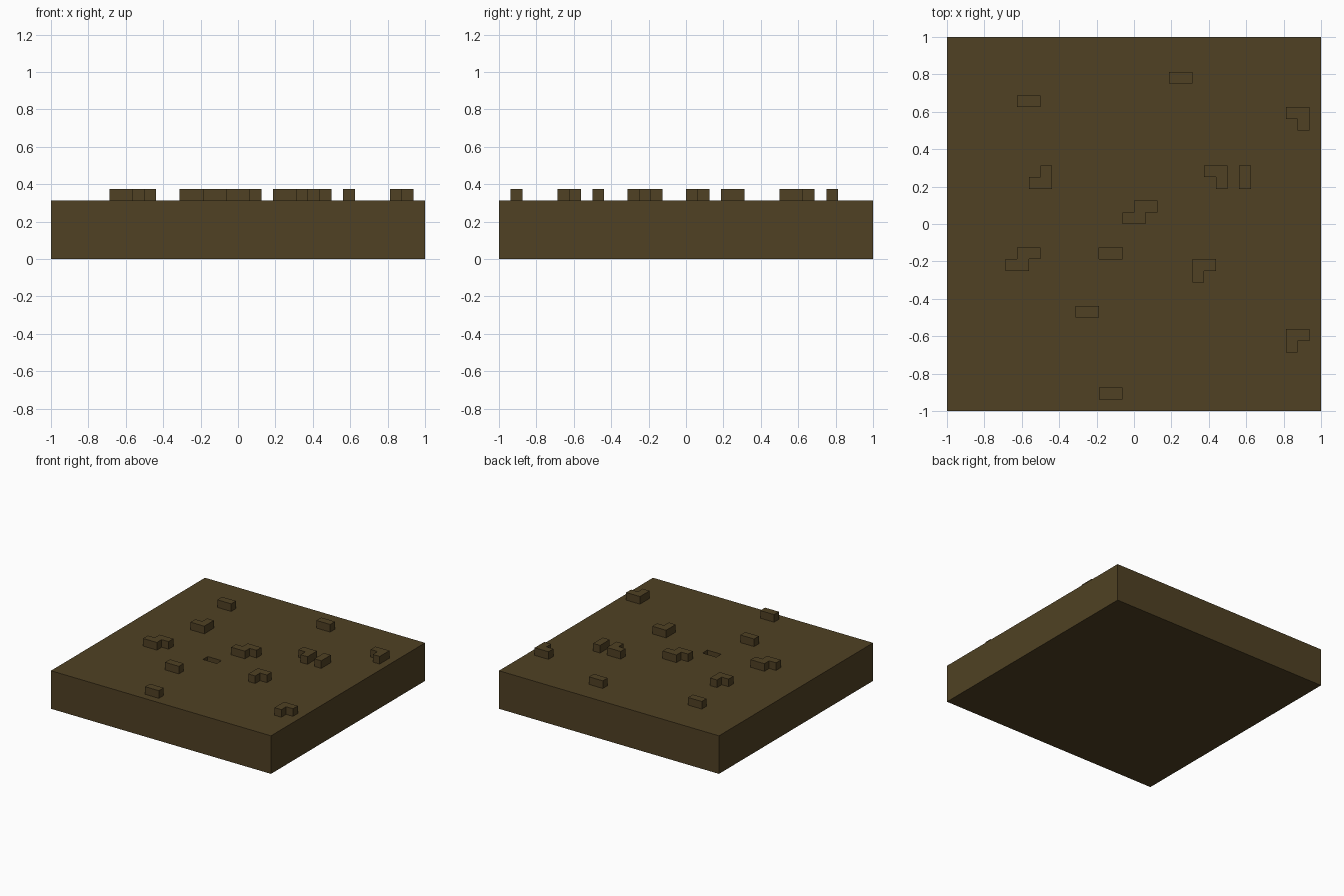
import bpy
import bmesh

default = bpy.data.objects.get("Cube")
if default:
    bpy.data.objects.remove(default, do_unlink=True)

CELL = 2 / 32          # one block of the 32 x 32 grid
TOP = 5 * CELL         # slab thickness

soil = bpy.data.materials.new("soil_brown")
soil.use_nodes = True
colour = (0.080, 0.053, 0.017, 1)
soil.diffuse_color = colour
bsdf = next(n for n in soil.node_tree.nodes if n.type == "BSDF_PRINCIPLED")
bsdf.inputs["Base Color"].default_value = colour
bsdf.inputs["Roughness"].default_value = 0.9


def prism(name, cells, z0, z1):
    """Raise a footprint of (column, row, width, depth) rectangles from z0 to z1."""
    bm = bmesh.new()
    for col, row, w, d in cells:
        corners = ((col, row), (col + w, row), (col + w, row + d), (col, row + d))
        bm.faces.new([bm.verts.new((x * CELL - 1, y * CELL - 1, z0)) for x, y in corners])
    bmesh.ops.remove_doubles(bm, verts=bm.verts, dist=0.001)
    base = bm.faces[:]
    raised = bmesh.ops.extrude_face_region(bm, geom=base, use_keep_orig=True)
    verts = [g for g in raised["geom"] if isinstance(g, bmesh.types.BMVert)]
    bmesh.ops.translate(bm, verts=verts, vec=(0, 0, z1 - z0))
    bmesh.ops.recalc_face_normals(bm, faces=bm.faces)
    bmesh.ops.dissolve_limit(bm, angle_limit=0.01, verts=bm.verts, edges=bm.edges)
    mesh = bpy.data.meshes.new(name)
    bm.to_mesh(mesh)
    bm.free()
    mesh.materials.append(soil)
    obj = bpy.data.objects.new(name, mesh)
    bpy.context.collection.objects.link(obj)
    return obj


# Ground slab with a shallow pit sunk into the top
slab = prism("ground_slab", [(0, 0, 32, 32)], 0, TOP)
cutter = prism("pit_cutter", [(13, 13, 2, 1)], TOP - CELL, TOP + CELL)
cutter.hide_render = True
cut = slab.modifiers.new("pit", "BOOLEAN")
cut.operation = "DIFFERENCE"
cut.solver = "EXACT"
cut.object = cutter
bpy.context.view_layer.objects.active = slab
bpy.ops.object.modifier_apply(modifier=cut.name)
bpy.data.objects.remove(cutter, do_unlink=True)

# Footprints built from single blocks, as offsets from the lump's corner
SHAPES = {
    "bar": [(0, 0), (1, 0)],
    "upright_bar": [(0, 0), (0, 1)],
    "corner_top_right": [(0, 1), (1, 1), (1, 0)],
    "corner_bottom_right": [(0, 0), (1, 0), (1, 1)],
    "corner_top_left": [(0, 1), (1, 1), (0, 0)],
    "step": [(0, 0), (1, 0), (1, 1), (2, 1)],
}

# Where each kind of lump sits on the grid
PLACES = {
    "bar": [(19, 28), (6, 26), (11, 8), (13, 1)],
    "upright_bar": [(25, 19)],
    "corner_top_right": [(29, 24), (22, 19)],
    "corner_bottom_right": [(7, 19)],
    "corner_top_left": [(21, 11), (29, 5)],
    "step": [(15, 16), (5, 12)],
}

# Raised lumps, one block high
for shape, places in PLACES.items():
    for i, (col, row) in enumerate(places, 1):
        cells = [(col + dx, row + dy, 1, 1) for dx, dy in SHAPES[shape]]
        prism(f"lump_{shape}_{i}", cells, TOP, TOP + CELL)
